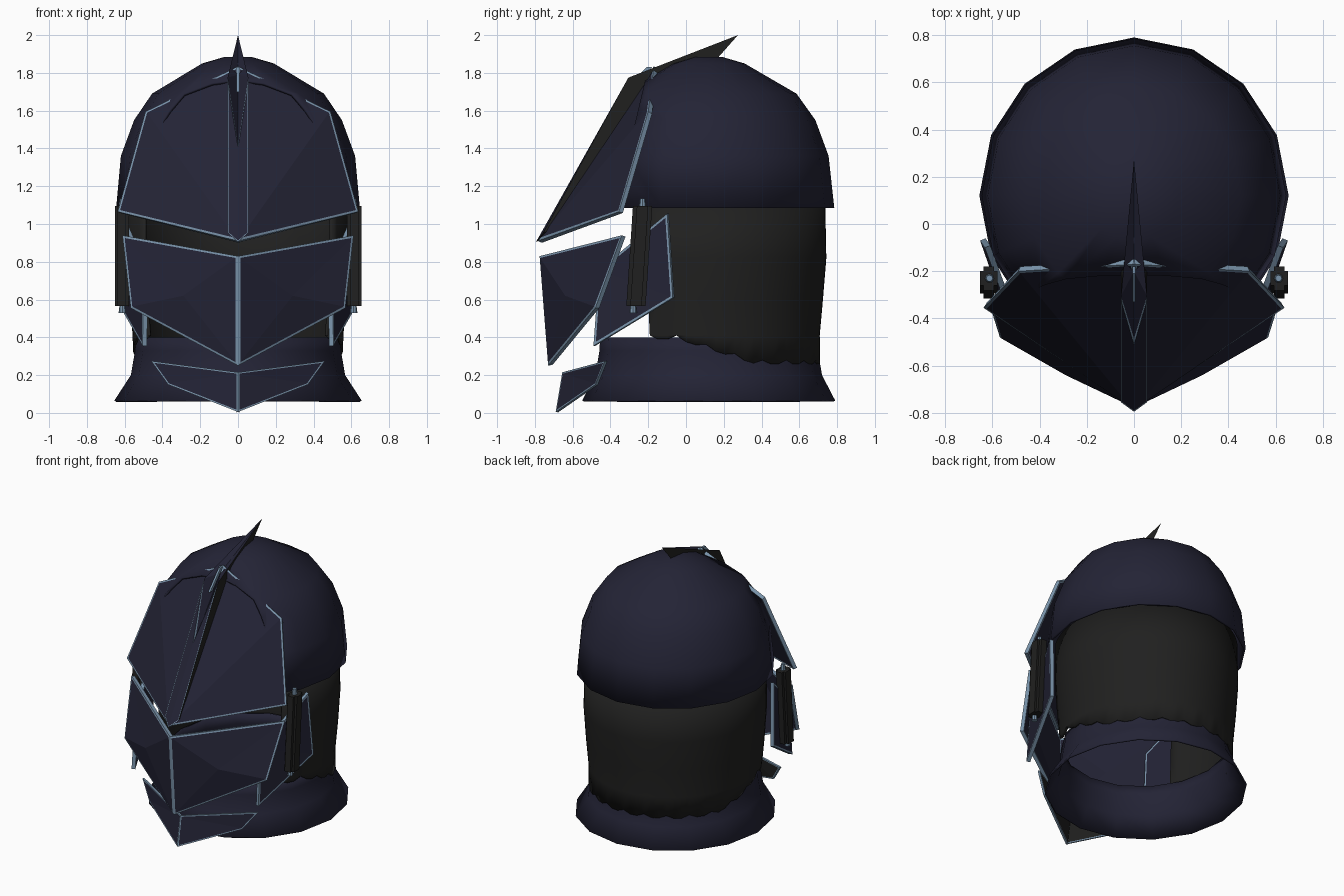
import bpy, bmesh, math
from mathutils import Vector

if "Cube" in bpy.data.objects:
    bpy.data.objects.remove(bpy.data.objects["Cube"])


def material(name, rgb):
    m = bpy.data.materials.new(name)
    m.diffuse_color = (*rgb, 1)
    m.use_nodes = True
    m.node_tree.nodes["Principled BSDF"].inputs["Base Color"].default_value = m.diffuse_color
    return m


NAVY = material("navy steel", (0.017, 0.017, 0.036))
DARK = material("dark mail", (0.0145, 0.0145, 0.0140))
TRIM = material("pale blue edge", (0.19, 0.29, 0.40))
CENTRE_Y = 0.12


def make_object(name, bm, mats):
    me = bpy.data.meshes.new(name)
    bm.to_mesh(me)
    bm.free()
    ob = bpy.data.objects.new(name, me)
    bpy.context.collection.objects.link(ob)
    for m in mats:
        me.materials.append(m)
    return ob


def thicken(ob, t, back=0):
    s = ob.modifiers.new("thickness", "SOLIDIFY")
    s.thickness, s.offset = t, -1
    s.material_offset = back


def smooth(ob):
    bpy.ops.object.select_all(action="DESELECT")
    ob.select_set(True)
    bpy.context.view_layer.objects.active = ob
    bpy.ops.object.shade_smooth_by_angle(angle=math.radians(40))


def loft(profile, angles, closed, edge=None):
    """Elliptical rings (rx, ry, z) about the helmet axis, bottom first."""
    bm = bmesh.new()
    rings = []
    for i, (rx, ry, z) in enumerate(profile):
        rings.append([bm.verts.new((rx * math.cos(a), CENTRE_Y + ry * math.sin(a),
                                    edge(k, a) if edge and i == 0 else z))
                      for k, a in enumerate(angles)])
    n = len(angles)
    for lo, hi in zip(rings, rings[1:]):
        for k in range(n if closed else n - 1):
            j = (k + 1) % n
            bm.faces.new((lo[k], lo[j], hi[j], hi[k]))
    return bm, rings


def plate(name, points, faces, mats, back=0, rim=0.012, thick=0.025):
    """Mirrored pair of thin plates with pale borders."""
    bm = bmesh.new()
    for s in (1, -1):
        vs = [bm.verts.new((s * x, y, z)) for x, y, z in points]
        fs = []
        for f in faces:
            face = bm.faces.new([vs[i] for i in f])
            face.normal_update()
            out = face.calc_center_median() - Vector((0, CENTRE_Y, 0.8))
            if face.normal.dot(out) < 0:
                face.normal_flip()
            fs.append(face)
        res = bmesh.ops.inset_region(bm, faces=fs, thickness=rim,
                                     use_boundary=True, use_even_offset=True)
        for f in res["faces"]:
            f.material_index = 1
    ob = make_object(name, bm, mats)
    thicken(ob, thick, back)
    return ob


FULL = [2 * math.pi * k / 16 for k in range(16)]

# Skull dome, open in front behind the brow plate
bm, rings = loft([(.645, .665, 1.085), (.62, .635, 1.36), (.55, .565, 1.55),
                  (.455, .465, 1.69), (.19, .19, 1.85), (.07, .07, 1.885)], FULL, True)
bm.faces.new(rings[-1])
bmesh.ops.bisect_plane(bm, geom=bm.verts[:] + bm.edges[:] + bm.faces[:],
                       plane_co=(0, -.20, 1.83), plane_no=(0, -.973, .23), clear_outer=True)
dome = make_object("skull_dome", bm, [NAVY])
thicken(dome, .015)
smooth(dome)

# Flared neck collar
bm, _ = loft([(.655, .67, .065), (.567, .60, .20), (.545, .578, .33), (.54, .575, .40)],
             FULL, True)
collar = make_object("neck_collar", bm, [NAVY])
thicken(collar, .012)
smooth(collar)


# Mail curtain with ragged lower hem, open at the face
def hem(k, a):
    side = max(0, min(1, (.42 - math.sin(a)) / .7))
    return .26 + .13 * side + (.02 if k % 3 == 0 else 0)


start = math.radians(-32)
arc = [start + (math.pi - 2 * start) * k / 48 for k in range(49)]
bm, _ = loft([(.557, .590, .26), (.558, .588, .41), (.575, .605, .60),
              (.588, .623, .82), (.585, .617, 1.12)], arc, False, hem)
mail = make_object("mail_curtain", bm, [DARK])
thicken(mail, .015)
smooth(mail)

# Brow plate
plate("brow_plate", [(0, -.17, 1.835), (.49, -.20, 1.595), (.637, -.355, 1.065), (0, -.785, .91)],
      [(0, 1, 3), (1, 2, 3)], [NAVY, TRIM])

# Face guard with keeled centre
plate("face_guard", [(0, -.775, .83), (.612, -.34, .94), (.568, -.48, .555),
                     (0, -.73, .25), (.29, -.64, .62)],
      [(0, 1, 4), (1, 2, 4), (2, 3, 4), (3, 0, 4)], [NAVY, TRIM])

# Cheek plates
plate("cheek_plates", [(.632, -.10, 1.055), (.652, -.07, .61), (.505, -.49, .355), (.50, -.46, .76)],
      [(0, 1, 3), (1, 2, 3)], [NAVY, TRIM])

# Throat plate with dark lining
plate("throat_plate", [(0, -.655, .215), (.46, -.43, .275), (.37, -.48, .15), (0, -.69, .005)],
      [(0, 1, 2), (0, 2, 3)], [NAVY, TRIM, DARK, TRIM], back=2, rim=.008, thick=.015)

# Crest: raised band up the brow ending in a split, backswept point
bm = bmesh.new()


def v(x, y, z):
    return bm.verts.new((x, y, z))


nose = v(0, -.795, .905)
tip, root = v(0, .275, 2.0), v(0, .16, 1.87)
v_low, v_top = v(0, -.485, 1.42), v(0, -.20, 1.79)
nose_base = v(0, -.74, .93)
caps, sides = [], []
for s in (1, -1):
    w1, w2 = v(s * .055, -.755, .955), v(s * .055, -.305, 1.775)
    b1, b2 = v(s * .05, -.67, .98), v(s * .055, -.16, 1.76)
    caps.append(bm.faces.new((nose, w1, w2, v_low)))
    sides += [bm.faces.new(f) for f in ((w2, v_top, v_low), (w2, tip, v_top))]
    for f in ((nose, nose_base, b1, w1), (w1, b1, b2, w2), (w2, b2, root, tip)):
        face = bm.faces.new(f)
        face.material_index = 2
bmesh.ops.recalc_face_normals(bm, faces=bm.faces[:])
for f in bmesh.ops.inset_region(bm, faces=caps, thickness=.005, use_even_offset=True)["faces"]:
    f.material_index = 1
make_object("crest", bm, [NAVY, TRIM, DARK])

# Crest pin at the top of the brow
bm = bmesh.new()
bmesh.ops.create_cube(bm, size=1)
for p in bm.verts:
    p.co = (p.co.x * .014, -.255 + p.co.y * .03 + p.co.z * .12, 1.765 + p.co.z * .13)
make_object("crest_pin", bm, [TRIM])

# Leaning hinge bars at the temples, and their pins
bars, pins = bmesh.new(), bmesh.new()
for s in (1, -1):
    for width, depth in ((.085, .045), (.05, .075)):
        for p in bmesh.ops.create_cube(bars, size=1)["verts"]:
            u = p.co.z + .5
            p.co = (s * (.615 + p.co.x * depth), -.265 + .035 * u + p.co.y * width * 1.2,
                    .565 + .53 * u)
    for y, z in ((-.28, .555), (-.23, 1.11)):
        r = bmesh.ops.create_cone(pins, cap_ends=True, segments=8, radius1=.02,
                                  radius2=.014, depth=.05)
        bmesh.ops.translate(pins, verts=r["verts"], vec=(s * .612, y, z))
make_object("temple_hinge_bars", bars, [DARK])
make_object("hinge_pins", pins, [TRIM])
